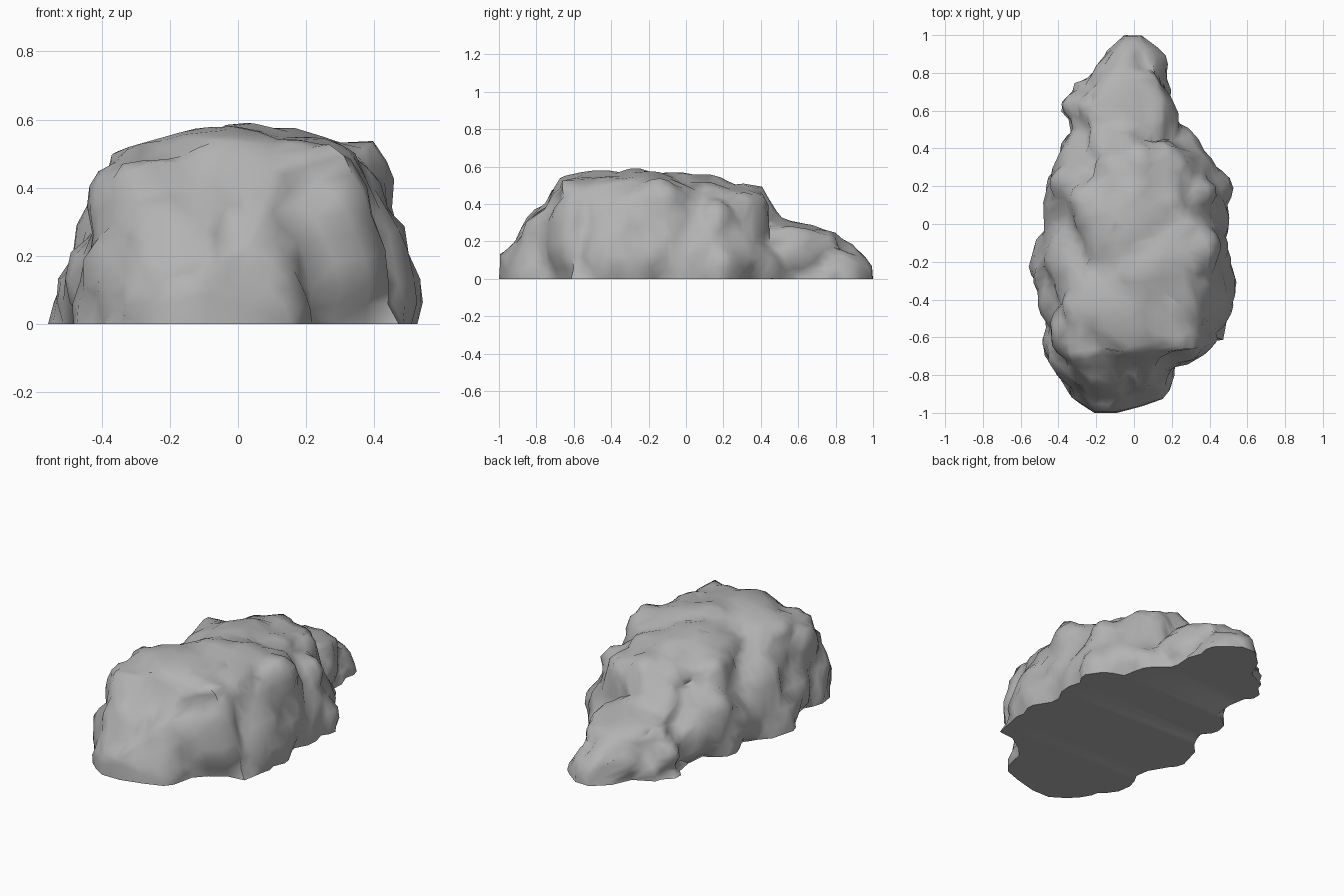
import bpy, bmesh, math
from mathutils import Vector, noise

cube = bpy.data.objects.get("Cube")
if cube:
    bpy.data.objects.remove(cube, do_unlink=True)

stone = bpy.data.materials.new("grey stone")
stone.use_nodes = True
GREY = (0.45, 0.45, 0.45, 1)
stone.diffuse_color = GREY
bsdf = next(n for n in stone.node_tree.nodes if n.type == 'BSDF_PRINCIPLED')
bsdf.inputs["Base Color"].default_value = GREY

# Outlines along the length as (y, value): base edges, plateau shoulders, height
BASE_RIGHT = [(-1, -.21), (-.93, -.34), (-.85, -.39), (-.74, -.44), (-.5, -.46), (-.35, -.49),
              (-.22, -.53), (0, -.48), (.2, -.46), (.4, -.41), (.55, -.37), (.62, -.4),
              (.76, -.33), (.85, -.2), (.92, -.14), (1, -.05)]
BASE_LEFT = [(-1, -.09), (-.93, .14), (-.74, .23), (-.68, .38), (-.63, .49), (-.45, .51),
             (-.2, .53), (0, .49), (.2, .5), (.3, .42), (.4, .37), (.55, .27),
             (.75, .19), (.9, .13), (1, .04)]
TOP_RIGHT = [(-1, -.19), (-.85, -.31), (-.7, -.32), (-.6, -.37), (-.45, -.37), (-.25, -.29),
             (.2, -.29), (.4, -.22), (.62, -.27), (.75, -.21), (1, -.04)]
TOP_LEFT = [(-1, -.1), (-.85, .06), (-.7, .14), (-.62, .33), (-.15, .36), (.1, .32),
            (.35, .21), (.42, .15), (.75, .11), (1, .03)]
HEIGHT = [(-1, .13), (-.93, .18), (-.85, .32), (-.75, .41), (-.71, .53), (-.5, .57),
          (-.3, .58), (-.1, .57), (.15, .55), (.33, .51), (.42, .46), (.47, .34),
          (.6, .29), (.8, .25), (.88, .16), (.97, .11), (1, .06)]

# Half cross-section: share of base edge, share of shoulder, share of height
SIDE = [(1, 0, 0), (.98, .02, .22), (.68, .32, .48), (.3, .7, .7), (0, 1, .87),
        (0, .75, .92), (0, .4, .975), (0, 0, 1)]

# Main lumps and hollows: centre, radius, push
LUMPS = [((-.05, -.7, .42), .15, .04), ((.3, -.64, .4), .13, .04),
         ((-.38, -.58, .42), .12, .02), ((.18, -.68, .4), .08, -.05),
         ((-.2, -.66, .5), .07, -.03), ((.39, -.12, .46), .12, .05),
         ((.42, .15, .34), .12, .04), ((-.37, .62, .12), .1, .02),
         ((0, .85, .2), .12, .02), ((.1, .4, .46), .12, .03),
         ((-.4, -.2, .28), .12, .02), ((-.4, .2, .3), .12, .03)]


def sample(curve, y):
    """Linear interpolation along an outline."""
    for (a, va), (b, vb) in zip(curve, curve[1:]):
        if y <= b:
            return va + (vb - va) * (y - a) / (b - a)
    return curve[-1][1]


def half_section(base, shoulder, centre, y, height):
    """Points from the ground up to the crown, with a midpoint on each step."""
    pts = [Vector((base * a + shoulder * b + centre * (1 - a - b), y, height * h))
           for a, b, h in SIDE]
    out = []
    for p, q in zip(pts, pts[1:]):
        out += [p, (p + q) / 2]
    return out + [pts[-1]]


def section(y):
    base_l, base_r, top_l, top_r, height = (
        sample(c, y) for c in (BASE_LEFT, BASE_RIGHT, TOP_LEFT, TOP_RIGHT, HEIGHT))
    centre = (top_l + top_r) / 2
    left = half_section(base_l, top_l, centre, y, height)
    right = half_section(base_r, top_r, centre, y, height)
    return left + right[-2::-1]


# Loft the body from front to back
RINGS = 50
bm = bmesh.new()
rings = [[bm.verts.new(p) for p in section(-1 + 2 * i / (RINGS - 1))] for i in range(RINGS)]
for a, b in zip(rings, rings[1:]):
    for j in range(len(a)):
        k = (j + 1) % len(a)
        bm.faces.new((a[j], a[k], b[k], b[j]))
bm.faces.new(rings[0])
bm.faces.new(rings[-1])
bmesh.ops.recalc_face_normals(bm, faces=bm.faces)
upper = [v for v in bm.verts if v.co.z > .001]
bmesh.ops.smooth_vert(bm, verts=upper, factor=.4, use_axis_x=True, use_axis_y=True, use_axis_z=True)
bm.normal_update()

# Push out the main lumps and a scatter of smaller boulder-like domes
moves = []
for v in bm.verts:
    p = v.co.copy()
    warp = p + noise.noise_vector(p * 3) * .05
    big = noise.voronoi(warp * 4.2 + Vector((7, 3, 1)))[0][0]
    small = noise.voronoi(warp * 8 + Vector((2, 9, 4)))[0][0]
    push = .12 * (.25 - big ** 2) + .05 * (.25 - small ** 2)
    for centre, radius, amount in LUMPS:
        push += amount * math.exp(-((p - Vector(centre)).length / radius) ** 2)
    fade = min(1, (1 - abs(p.y)) * 7)
    crown = .5 if v.normal.z > .8 else 1
    normal = v.normal.copy()
    if p.z < .001:
        normal = Vector((normal.x, normal.y, 0)).normalized()
    moves.append((v, normal * push * fade * crown))
for v, move in moves:
    v.co += move
    v.co.z = max(v.co.z, 0)

bmesh.ops.triangulate(bm, faces=bm.faces)
mesh = bpy.data.meshes.new("rock")
bm.to_mesh(mesh)
bm.free()
mesh.materials.append(stone)
rock = bpy.data.objects.new("rock", mesh)
bpy.context.collection.objects.link(rock)

# Chunky facets, then smooth shading with sharp creases
chunky = rock.modifiers.new("chunky facets", 'DECIMATE')
chunky.ratio = .6
bpy.ops.object.select_all(action='DESELECT')
rock.select_set(True)
bpy.context.view_layer.objects.active = rock
bpy.ops.object.modifier_apply(modifier=chunky.name)
bpy.ops.object.shade_smooth_by_angle(angle=math.radians(60))
